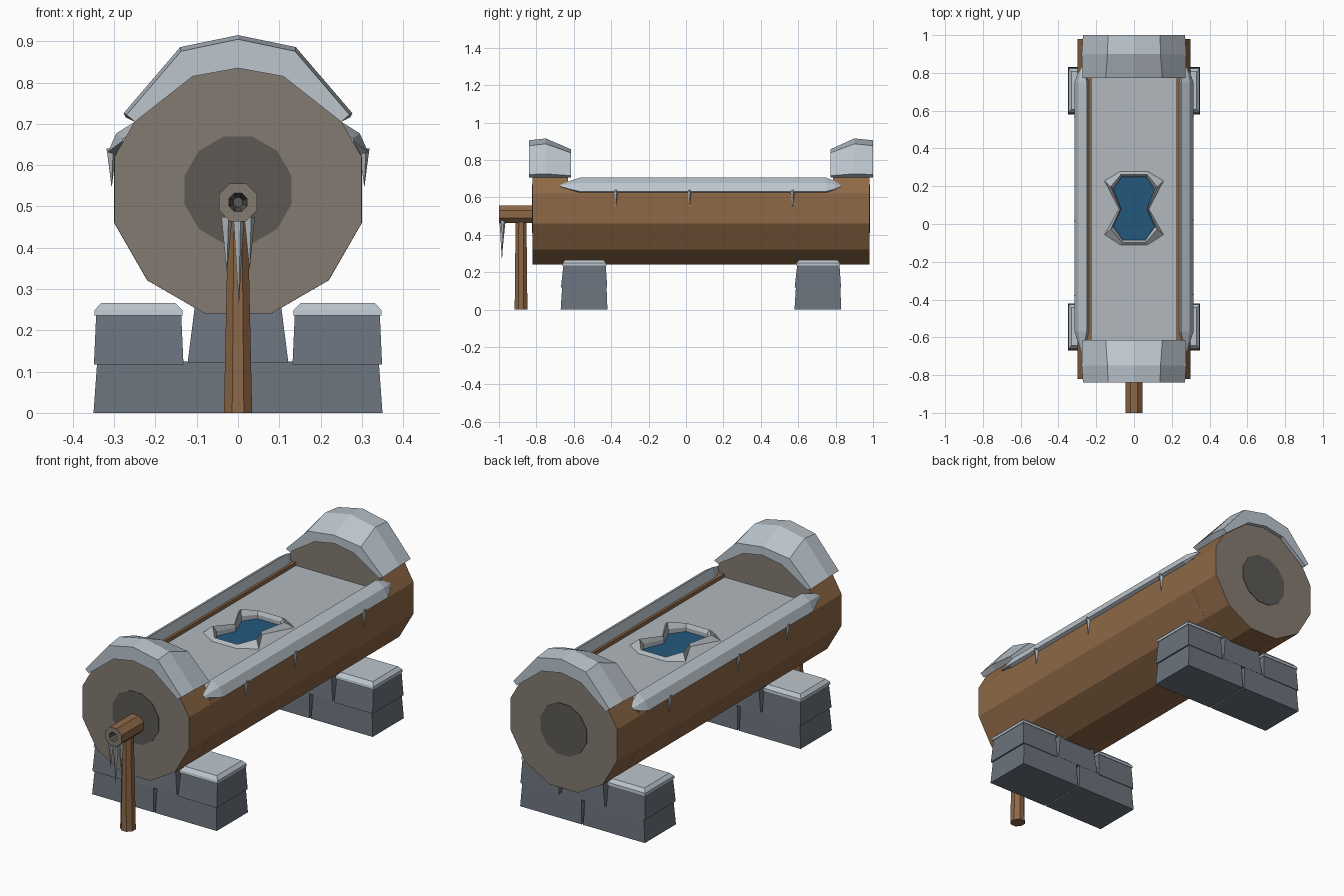
import bpy, bmesh, math

if "Cube" in bpy.data.objects:
    bpy.data.objects.remove(bpy.data.objects["Cube"])

def lin(c):
    c /= 255
    return c / 12.92 if c <= 0.04045 else ((c + 0.055) / 1.055) ** 2.4

def mat(name, r, g, b):
    m = bpy.data.materials.new(name)
    m.diffuse_color = (lin(r), lin(g), lin(b), 1)
    m.use_nodes = True
    m.node_tree.nodes["Principled BSDF"].inputs["Base Color"].default_value = m.diffuse_color
    return m

WOOD = mat("wood", 142, 104, 70)
GRAIN = mat("end_grain", 132, 123, 113)
CORE = mat("dark_core", 93, 90, 84)
STONE = mat("stone", 107, 115, 125)
SNOW = mat("snow", 188, 198, 206)
ICE = mat("ice", 178, 184, 189)
WATER = mat("water", 34, 88, 124)

def loft(name, rings, mats, caps=True, closed=False, rule=None):
    """Skin a list of equal-length point rings; rule(face, band) picks the material slot."""
    bm = bmesh.new()
    vs = [[bm.verts.new(p) for p in r] for r in rings]
    n, k = len(rings[0]), len(rings)
    for i in range(k if closed else k - 1):
        a, b = vs[i], vs[(i + 1) % k]
        for j in range(n):
            q = (j + 1) % n
            f = bm.faces.new((a[j], a[q], b[q], b[j]))
            if rule:
                f.material_index = rule(f, i)
    if caps and not closed:
        for i, r in ((-1, vs[0]), (k - 1, vs[-1])):
            f = bm.faces.new(r)
            if rule:
                f.material_index = rule(f, i)
    bmesh.ops.recalc_face_normals(bm, faces=bm.faces)
    me = bpy.data.meshes.new(name)
    bm.to_mesh(me)
    bm.free()
    for m in mats:
        me.materials.append(m)
    ob = bpy.data.objects.new(name, me)
    bpy.context.collection.objects.link(ob)
    return ob

def circle(r, n):
    return [(r * math.cos(math.tau * (i + .5) / n), r * math.sin(math.tau * (i + .5) / n)) for i in range(n)]

def at_y(profile, y, z0=0):
    return [(x, y, z + z0) for x, z in profile]

def rect(x0, x1, y0, y1, z):
    return [(x0, y0, z), (x1, y0, z), (x1, y1, z), (x0, y1, z)]

def spike(name, x, y, z0, z1, r):
    base = [(x + r * math.cos(a), y + r * math.sin(a), z0) for a in (0.3, 1.87, 3.44, 5.01)]
    mid = [(x + (p[0] - x) * .55, y + (p[1] - y) * .55, z0 * .55 + z1 * .45) for p in base]
    tip = [(x + (p[0] - x) * .04, y + (p[1] - y) * .04, z1) for p in base]
    loft(name, [base, mid, tip], [ICE])

# Log: two full end blocks with grey end grain
LZ = 0.54
disc = circle(0.31, 12)
for name, y0, y1 in (("log_front_end", -0.82, -0.63), ("log_back_end", 0.785, 0.98)):
    loft(name, [at_y(disc, y0, LZ), at_y(disc, y1, LZ)], [WOOD, GRAIN],
         rule=lambda f, i: 0 if i == 0 else 1)

# Hollowed middle of the log
half = [(0.08, 0.24), (0.22, 0.321), (0.30, 0.46), (0.30, 0.62), (0.285, 0.65), (0.225, 0.655), (0.222, 0.56)]
trough = half + [(-x, z) for x, z in reversed(half)]
loft("log_trough", [at_y(trough, -0.64), at_y(trough, 0.80)], [WOOD])

# Dark heartwood plates on both log ends
for name, y0, y1 in (("front_core", -0.823, -0.815), ("back_core", 0.975, 0.983)):
    c = circle(0.134, 12)
    loft(name, [at_y(c, y0, LZ), at_y(c, y1, LZ)], [CORE])

# Snow caps on the log ends
def arch(side, shoulder, top, low, under):
    o = [(side, low), shoulder, (0, top), (-shoulder[0], shoulder[1]), (-side, low)]
    u = [(-0.25, 0.705), (-0.11, under - .02), (0, under), (0.11, under - .02), (0.25, 0.705)]
    return o + u

end = arch(0.27, (0.138, 0.876), 0.905, 0.722, 0.835)
mid = arch(0.277, (0.14, 0.886), 0.915, 0.726, 0.835)
inner = arch(0.272, (0.15, 0.838), 0.857, 0.716, 0.815)
loft("front_snow_cap", [at_y(end, -0.84), at_y(mid, -0.75), at_y(inner, -0.615)], [SNOW])
loft("back_snow_cap", [at_y(inner, 0.772), at_y(mid, 0.90), at_y(end, 1.0)], [SNOW])

# Snow along both trough rims, with icicles
strip = [(0.238, 0.65), (0.25, 0.705), (0.295, 0.677), (0.315, 0.632), (0.296, 0.625)]

def squash(f):
    return [(x + (0.275 - x) * f, z + (0.662 - z) * f) for x, z in strip]

for side, s in (("right", 1), ("left", -1)):
    rings = [at_y(squash(f), y) for y, f in
             ((-0.67, .85), (-0.62, .4), (-0.57, 0), (0.75, 0), (0.79, .35), (0.825, .85))]
    loft(side + "_rim_snow", [[(s * x, y, z) for x, y, z in r] for r in rings], [SNOW])
    for i, (y, z) in enumerate(((-0.375, 0.55), (0.018, 0.55), (0.57, 0.548))):
        spike(f"{side}_rim_icicle_{i}", s * 0.306, y, 0.64, z, 0.013)

# Ice sheet with a broken hole and raised lip
hr = [(0.065, 0.25), (0.11, 0.185), (0.068, 0.08), (0.11, -0.015), (0.06, -0.085)]
hole = hr + [(-x, y) for x, y in reversed(hr)]
outr = [(0.09, 0.79), (0.226, 0.79), (0.226, 0.08), (0.226, -0.635), (0.09, -0.635)]
outer = outr + [(-x, y) for x, y in reversed(outr)]
IZ, HY = 0.638, 0.083
shard = [0, 1, 0, 1, 0, 0, 1, 0, 1, 0]

def lip(k0, k1, z0, z1):
    return [(x * (k1 if t else k0), HY + (y - HY) * (k1 if t else k0), z1 if t else z0)
            for (x, y), t in zip(hole, shard)]

loft("ice_sheet", [lip(1, 1, 0.60, 0.60), lip(1, 1, 0.635, 0.64), lip(1.07, 1.12, 0.652, 0.668),
                   lip(1.16, 1.42, IZ, IZ), [(x, y, IZ) for x, y in outer],
                   [(x, y, 0.60) for x, y in outer]], [ICE], closed=True)
loft("water", [rect(-0.16, 0.16, -0.14, 0.30, 0.59), rect(-0.16, 0.16, -0.14, 0.30, 0.615)], [WATER])

# Spout with a dark bore, its post and icicles
loft("spout", [at_y(circle(r, 8), y, 0.51) for r, y in
               ((0.05, -0.80), (0.05, -1.0), (0.024, -1.0), (0.012, -0.94))],
     [WOOD, GRAIN, CORE], rule=lambda f, i: (0, 0, 1, 2, 2)[i + 1])
loft("spout_post", [[(x * k, -0.882 + y * ky, z) for x, y in circle(0.037, 8)]
                    for z, k, ky in ((0, 1, 1), (0.475, .7, .85))], [WOOD])
for i, (x, y, z) in enumerate(((-0.027, -0.982, 0.34), (0.002, -0.984, 0.265), (0.028, -0.978, 0.35))):
    spike(f"spout_icicle_{i}", x, y, 0.475, z, 0.014)

# Stone footings: two base blocks, three upper blocks, snow on the outer ones
for where, yc in (("front", -0.545), ("back", 0.705)):
    a, b = yc - 0.125, yc + 0.125
    for side, s in (("right", 1), ("left", -1)):
        loft(f"{where}_{side}_base_stone",
             [rect(s * 0.004, s * 0.35, a, b, 0),
              rect(s * 0.010, s * 0.341, a + .008, b - .005, 0.125)], [STONE])
        loft(f"{where}_{side}_upper_stone",
             [rect(s * 0.132, s * 0.349, a + .001, b - .001, 0.117),
              rect(s * 0.138, s * 0.343, a + .016, b - .010, 0.25)], [STONE])
        loft(f"{where}_{side}_stone_snow",
             [rect(s * 0.134, s * 0.347, a + .008, b - .006, 0.236),
              rect(s * 0.135, s * 0.347, a + .010, b - .007, 0.249),
              rect(s * 0.152, s * 0.332, a + .026, b - .022, 0.266)], [SNOW])
    loft(f"{where}_middle_stone",
         [rect(-0.122, 0.122, a + .004, b - .004, 0.122),
          rect(-0.105, 0.105, a + .018, b - .012, 0.255)], [STONE])
